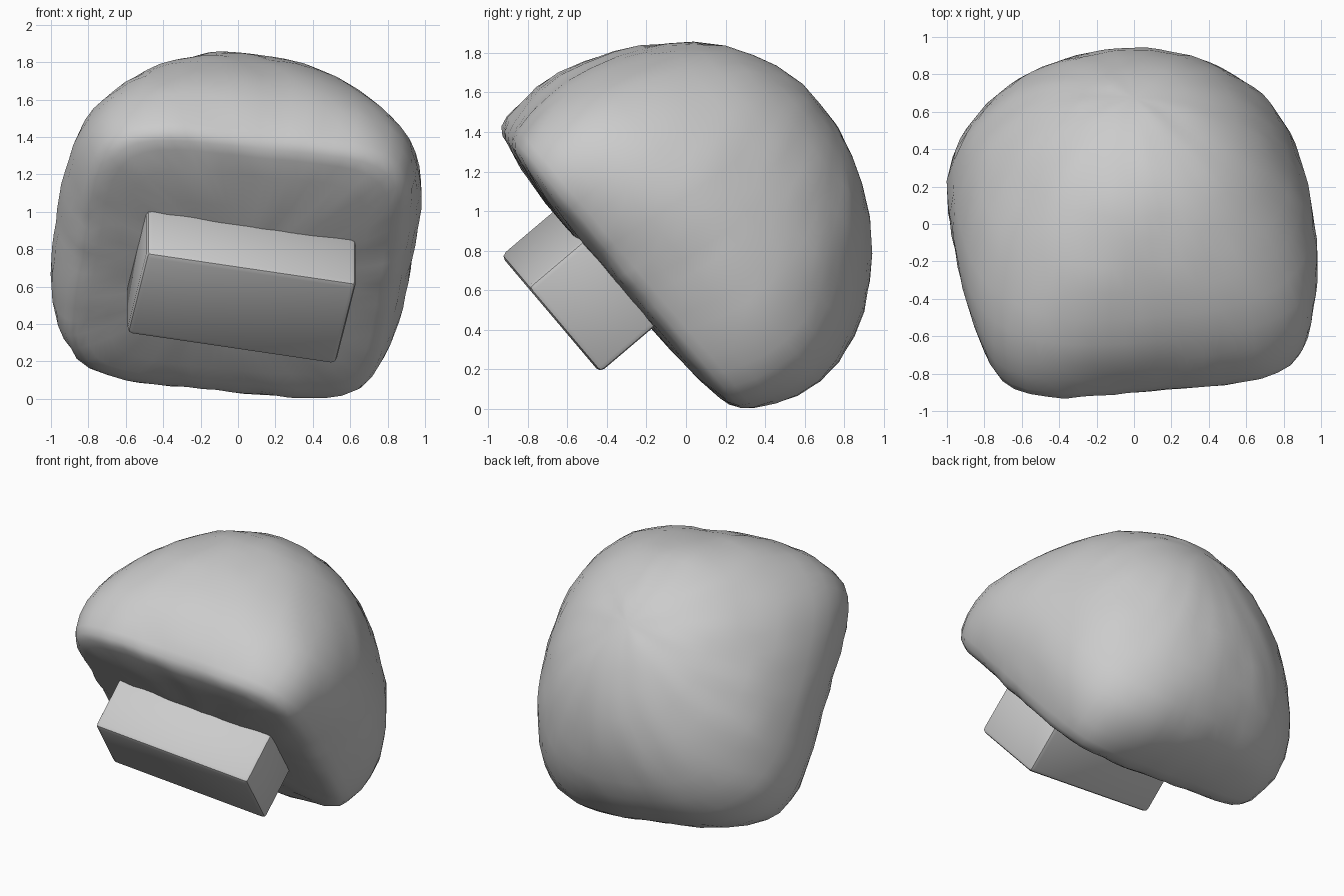
import bpy, bmesh, math
from mathutils import Vector, Matrix, noise

if "Cube" in bpy.data.objects:
    bpy.data.objects.remove(bpy.data.objects["Cube"])

clay = bpy.data.materials.new("grey_clay")
clay.diffuse_color = (0.6, 0.6, 0.6, 1)
clay.use_nodes = True
clay.node_tree.nodes["Principled BSDF"].inputs["Base Color"].default_value = clay.diffuse_color


def tilted_frame(turn):
    """Local z points out of the flat face; turn spins the part in that plane."""
    down = Vector((0, 0.646, -0.763)).normalized()
    right = Vector((1, 0, 0))
    x_axis = right * math.cos(turn) + down * math.sin(turn)
    y_axis = right * math.sin(turn) - down * math.cos(turn)
    frame = Matrix((x_axis, y_axis, x_axis.cross(y_axis))).transposed().to_4x4()
    frame.translation = Vector((0, -0.35, 0.70))
    return frame


def finish(name, bm, turn, angle):
    bmesh.ops.recalc_face_normals(bm, faces=bm.faces)
    mesh = bpy.data.meshes.new(name)
    bm.to_mesh(mesh)
    bm.free()
    mesh.transform(tilted_frame(turn))
    mesh.materials.append(clay)
    obj = bpy.data.objects.new(name, mesh)
    bpy.context.collection.objects.link(obj)
    bpy.ops.object.select_all(action='DESELECT')
    obj.select_set(True)
    bpy.context.view_layer.objects.active = obj
    bpy.ops.object.shade_smooth_by_angle(angle=math.radians(angle))


def wobble(bm, amount, scale):
    bm.normal_update()
    moves = [(v, v.normal * noise.noise(v.co * scale) * amount) for v in bm.verts]
    for v, offset in moves:
        v.co += offset


# Dome: rounded-square rings (radius, depth) that become round toward the crown
DOME_TURN = 0.13
PROFILE = [(0.25, -0.055), (0.50, -0.05), (0.72, -0.035), (0.84, -0.015), (0.895, 0.0),
           (0.935, 0.03), (0.965, 0.08), (1.0, 0.18), (1.025, 0.29), (1.03, 0.42),
           (1.0, 0.56), (0.945, 0.70), (0.88, 0.82), (0.79, 0.94), (0.70, 1.04),
           (0.57, 1.15), (0.43, 1.23), (0.30, 1.285), (0.15, 1.32)]
SIDES = 72
bm = bmesh.new()
rings = []
for radius, depth in PROFILE:
    power = 2 + 3.5 * math.exp(-max(0, depth) / 0.4)
    q = power / (power - 1)
    reach = (math.cos(DOME_TURN) ** q + math.sin(DOME_TURN) ** q) ** (1 / q)
    shift = -0.09 * math.sin(math.pi * max(0, depth) / 1.45)
    ring = []
    for i in range(SIDES):
        a = 2 * math.pi * i / SIDES
        c, s = math.cos(a), math.sin(a)
        r = radius / reach * (abs(c) ** power + abs(s) ** power) ** (-1 / power)
        ring.append(bm.verts.new((0.96 * r * c, r * s + shift, -depth)))
    rings.append(ring)
for lower, upper in zip(rings, rings[1:]):
    for i in range(SIDES):
        j = (i + 1) % SIDES
        bm.faces.new((lower[i], lower[j], upper[j], upper[i]))
for ring, depth, shift in ((rings[0], -0.057, 0), (rings[-1], 1.33, -0.02)):
    tip = bm.verts.new((0, shift, -depth))
    for i in range(SIDES):
        bm.faces.new((ring[i], ring[(i + 1) % SIDES], tip))
bmesh.ops.recalc_face_normals(bm, faces=bm.faces)
wobble(bm, 0.012, 7)
finish("dome_body", bm, DOME_TURN, 50)

# Block standing out of the flat face
bm = bmesh.new()
bmesh.ops.create_cube(bm, size=1)
for v in bm.verts:
    v.co = Vector((v.co.x * 1.14 + 0.01, v.co.y * 0.58 + 0.05, v.co.z * 0.40 + 0.20))
bmesh.ops.bevel(bm, geom=bm.edges[:], offset=0.03, segments=2, profile=0.5, affect='EDGES')
finish("front_block", bm, 0.19, 35)
